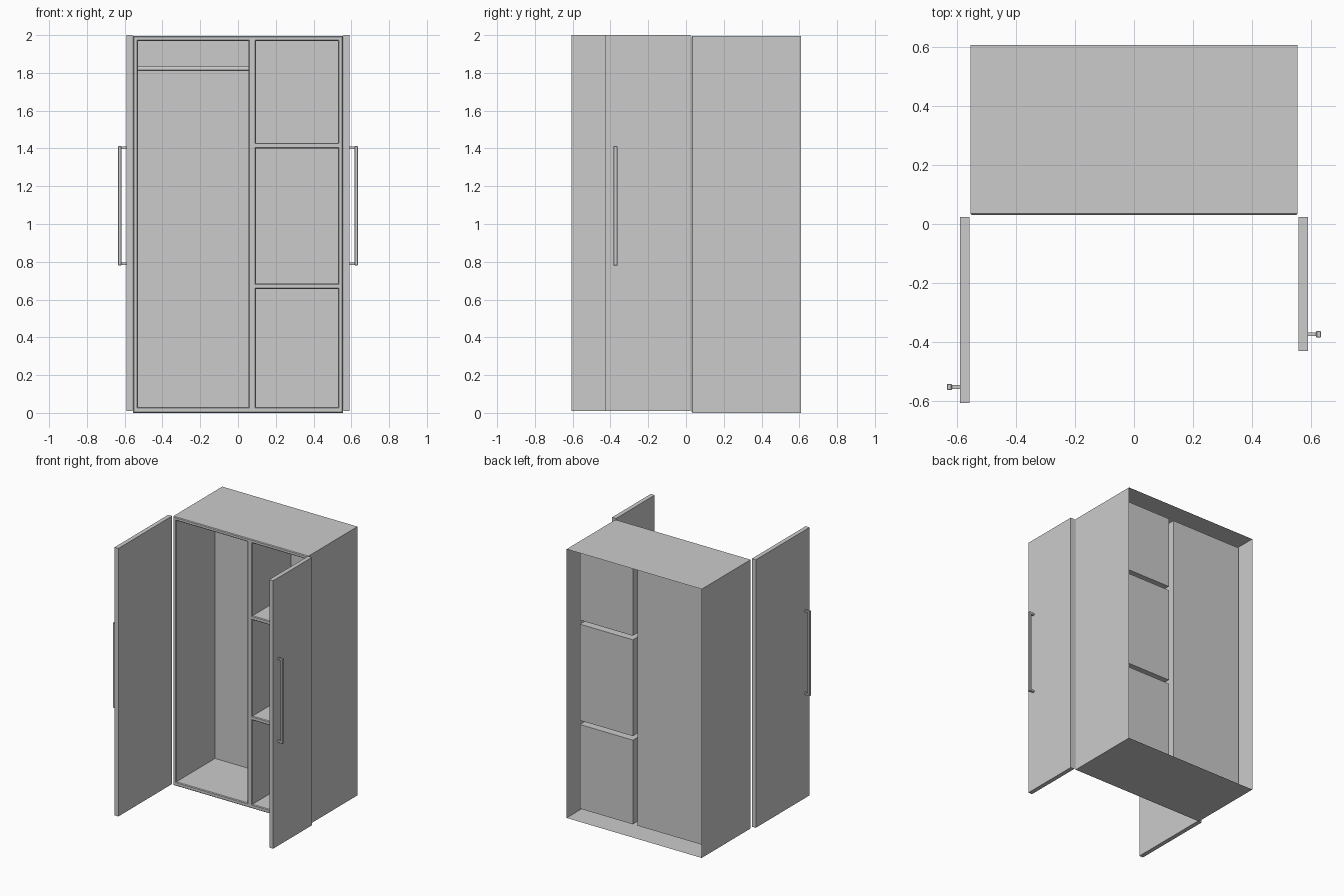
import bpy, bmesh
from mathutils import Vector

if "Cube" in bpy.data.objects:
    bpy.data.objects.remove(bpy.data.objects["Cube"])


def make_object(name, bm):
    bmesh.ops.recalc_face_normals(bm, faces=bm.faces)
    mesh = bpy.data.meshes.new(name)
    bm.to_mesh(mesh)
    bm.free()
    obj = bpy.data.objects.new(name, mesh)
    bpy.context.collection.objects.link(obj)
    return obj


def add_box(bm, lo, hi, bevel=0.0):
    lo, hi = Vector(lo), Vector(hi)
    verts = bmesh.ops.create_cube(bm, size=1)["verts"]
    for v in verts:
        v.co = Vector([(lo[i] + hi[i]) / 2 + v.co[i] * (hi[i] - lo[i]) for i in range(3)])
    if bevel:
        edges = list({e for v in verts for e in v.link_edges})
        bmesh.ops.bevel(bm, geom=edges, offset=bevel, segments=1, affect='EDGES')


# Carcass: front frame with pockets pushed in, thin shell left open at the back
FRONT, BACK, POCKET_BACK = 0.03, 0.608, 0.488
xs = [-0.555, -0.53, 0.055, 0.095, 0.53, 0.555]
zs = [0.0, 0.03, 0.655, 0.685, 1.40, 1.43, 1.97, 1.996]
bm = bmesh.new()
grid = [[bm.verts.new((x, FRONT, z)) for z in zs] for x in xs]
cells = {}
for i in range(len(xs) - 1):
    for j in range(len(zs) - 1):
        cells[i, j] = bm.faces.new((grid[i][j], grid[i + 1][j],
                                    grid[i + 1][j + 1], grid[i][j + 1]))
pockets = [[cells[1, j] for j in range(1, 6)]] + [[cells[3, j]] for j in (1, 3, 5)]
outer = [e for e in bm.edges if e.is_boundary]
rims = list(outer)
for faces in pockets:
    inside = set(faces)
    rims += [e for e in {e for f in faces for e in f.edges}
             if sum(f in inside for f in e.link_faces) == 1]
shell = bmesh.ops.extrude_edge_only(bm, edges=outer)["geom"]
for v in (g for g in shell if isinstance(g, bmesh.types.BMVert)):
    v.co.y = BACK
for faces in pockets:
    pushed = bmesh.ops.extrude_face_region(bm, geom=faces)["geom"]
    bmesh.ops.delete(bm, geom=[f for f in faces if f.is_valid], context='FACES')
    for v in (g for g in pushed if isinstance(g, bmesh.types.BMVert)):
        v.co.y = POCKET_BACK
# Chamfer every front edge of the frame
rims = [e for e in bm.edges if len(e.link_faces) == 2
        and all(abs(v.co.y - FRONT) < 1e-5 for v in e.verts)
        and e.calc_face_angle(0) > 1]
bmesh.ops.bevel(bm, geom=rims, offset=0.005, segments=1, affect='EDGES')
bmesh.ops.dissolve_limit(bm, angle_limit=0.01, verts=bm.verts, edges=bm.edges)
make_object("wardrobe_carcass", bm)

# Hanging rail across the tall compartment
bpy.ops.mesh.primitive_cylinder_add(vertices=12, radius=0.012, depth=0.585,
                                    location=(-0.2375, 0.32, 1.822),
                                    rotation=(0, 1.570796, 0))
bpy.context.object.name = "hanging_rail"
bpy.ops.object.shade_smooth_by_angle()

# Open doors, each with a bar handle on two posts
for name, s, tip, hy in (("left", -1, -0.607, -0.5525), ("right", 1, -0.43, -0.374)):
    bm = bmesh.new()
    x0, x1 = sorted((s * 0.558, s * 0.59))
    add_box(bm, (x0, tip, 0.01), (x1, 0.024, 2.0))
    make_object(name + "_door", bm)

    bm = bmesh.new()
    x0, x1 = sorted((s * 0.618, s * 0.634))
    add_box(bm, (x0, hy - 0.0105, 0.78), (x1, hy + 0.0105, 1.412), 0.002)
    for z in (0.783, 1.396):
        x0, x1 = sorted((s * 0.588, s * 0.62))
        add_box(bm, (x0, hy - 0.0065, z), (x1, hy + 0.0065, z + 0.013))
    make_object(name + "_handle", bm)
